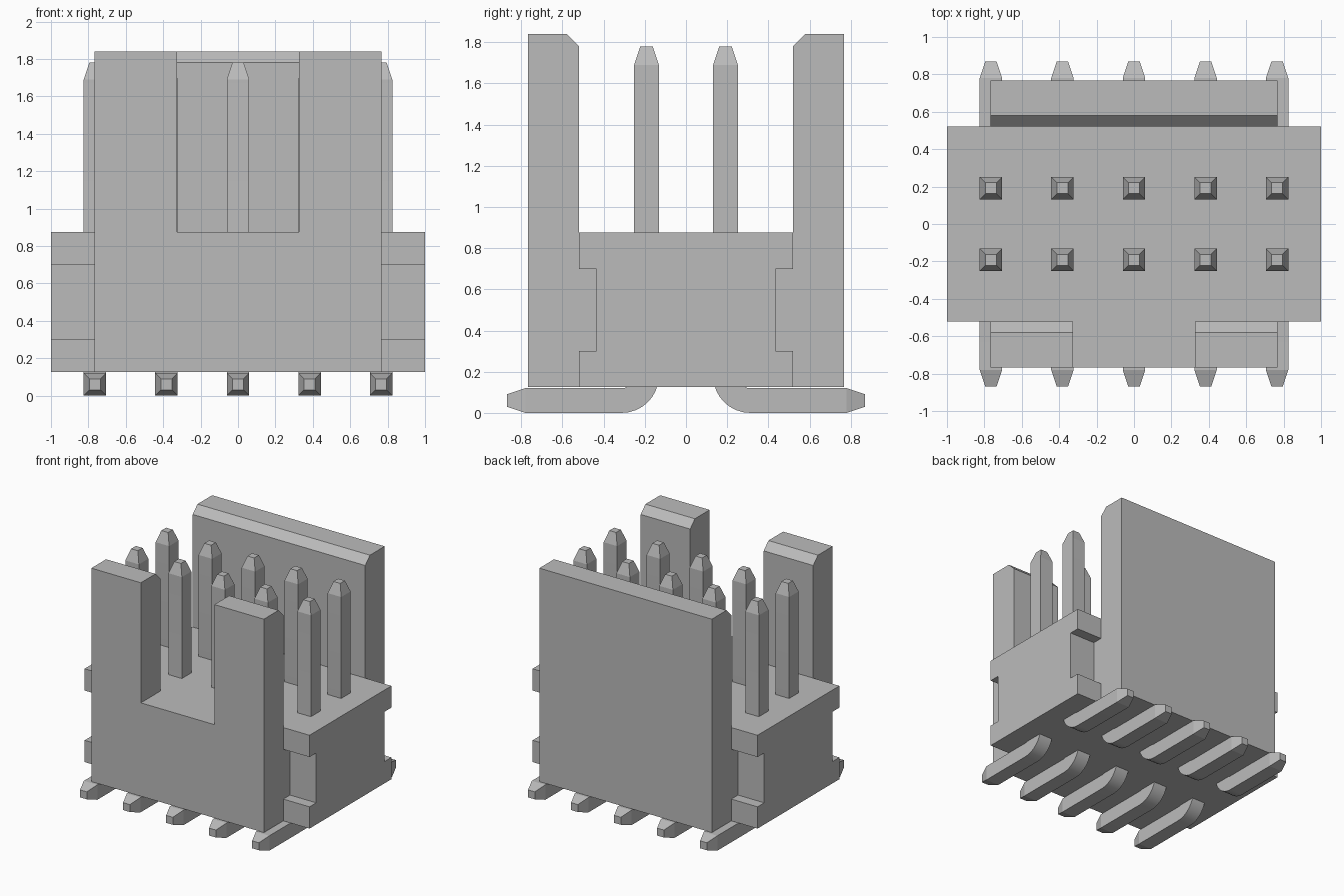
import bpy, bmesh, math
from mathutils import Vector

cube = bpy.data.objects.get("Cube")
if cube:
    bpy.data.objects.remove(cube, do_unlink=True)

grey = bpy.data.materials.new("neutral grey")
grey.use_nodes = True
COLOUR = (0.5, 0.5, 0.5, 1)
grey.diffuse_color = COLOUR
grey.node_tree.nodes["Principled BSDF"].inputs["Base Color"].default_value = COLOUR


def make_object(name, bm):
    bmesh.ops.recalc_face_normals(bm, faces=bm.faces)
    mesh = bpy.data.meshes.new(name)
    bm.to_mesh(mesh)
    bm.free()
    mesh.materials.append(grey)
    obj = bpy.data.objects.new(name, mesh)
    bpy.context.collection.objects.link(obj)
    return obj


def prism(name, profile, x0, x1):
    """Extrude a (y, z) outline from x0 to x1."""
    bm = bmesh.new()
    face = bm.faces.new([bm.verts.new((x0, y, z)) for y, z in profile])
    ext = bmesh.ops.extrude_face_region(bm, geom=[face])
    moved = [g for g in ext["geom"] if isinstance(g, bmesh.types.BMVert)]
    bmesh.ops.translate(bm, vec=(x1 - x0, 0, 0), verts=moved)
    return make_object(name, bm)


def combine(target, tool, operation):
    mod = target.modifiers.new(operation.title(), 'BOOLEAN')
    mod.operation, mod.object, mod.solver = operation, tool, 'EXACT'
    bpy.context.view_layer.objects.active = target
    bpy.ops.object.modifier_apply(modifier=mod.name)
    bpy.data.objects.remove(tool, do_unlink=True)


def mirrored(half):
    """Complete an outline given for +y, listed from one end to the other."""
    return half + [(-y, z) for y, z in reversed(half)]


BASE, FLOOR, TOP = 0.125, 0.875, 1.84
INNER, OUTER, WALL_X = 0.52, 0.767, 0.767
CHAMFER = 0.06

# Housing: U-shaped walls with chamfered inner top edges
housing = prism("housing", mirrored([
    (OUTER, BASE), (OUTER, TOP), (INNER + CHAMFER, TOP),
    (INNER, TOP - CHAMFER), (INNER, FLOOR)]), -WALL_X, WALL_X)

# Full-width base with notches at its ends
base = prism("base", mirrored([
    (INNER, BASE), (INNER, 0.3), (0.435, 0.3),
    (0.435, 0.7), (INNER, 0.7), (INNER, FLOOR)]), -1, 1)

# Key slot in the front wall
slot = prism("slot_cutter", [(-1, FLOOR), (-0.4, FLOOR), (-0.4, 2), (-1, 2)],
             -0.327, 0.327)
slot.hide_render = True
combine(housing, slot, 'DIFFERENCE')
combine(housing, base, 'UNION')

# Merge coplanar faces left by the cuts
bm = bmesh.new()
bm.from_mesh(housing.data)
bmesh.ops.remove_doubles(bm, verts=bm.verts, dist=0.0005)
bmesh.ops.dissolve_limit(bm, angle_limit=0.01, verts=bm.verts, edges=bm.edges)
bm.to_mesh(housing.data)
bm.free()


# Bent square pins: tapered upright, rounded bend, tapered foot
def pin(name, x, side):
    w, tip, y0, radius = 0.06, 0.03, 0.192, 0.12
    bend_y, bend_z = y0 + radius, w + radius
    stations = [(y0, 1.78, 0, tip), (y0, 1.69, 0, w)]
    for i in range(9):
        a = math.radians(90 * i / 8)
        stations.append((bend_y - radius * math.cos(a),
                         bend_z - radius * math.sin(a), a, w))
    right = math.radians(90)
    stations += [(0.78, w, right, w), (0.87, w, right, tip)]

    bm = bmesh.new()
    rings = []
    for y, z, a, half in stations:
        across = Vector((0, math.cos(a), math.sin(a)))
        centre = Vector((0, y, z))
        ring = []
        for sx, sn in ((-1, -1), (1, -1), (1, 1), (-1, 1)):
            p = centre + across * sn * half
            ring.append(bm.verts.new((x + sx * half, side * p.y, p.z)))
        rings.append(ring)
    for a, b in zip(rings, rings[1:]):
        for i in range(4):
            j = (i + 1) % 4
            bm.faces.new((a[i], a[j], b[j], b[i]))
    bm.faces.new(rings[0])
    bm.faces.new(rings[-1])
    obj = make_object(name, bm)
    bpy.ops.object.select_all(action='DESELECT')
    obj.select_set(True)
    bpy.context.view_layer.objects.active = obj
    bpy.ops.object.shade_smooth_by_angle(angle=math.radians(15))


for row, side in (("front", -1), ("back", 1)):
    for i in range(5):
        pin(f"{row}_pin_{i + 1}", (i - 2) * 0.3825, side)
